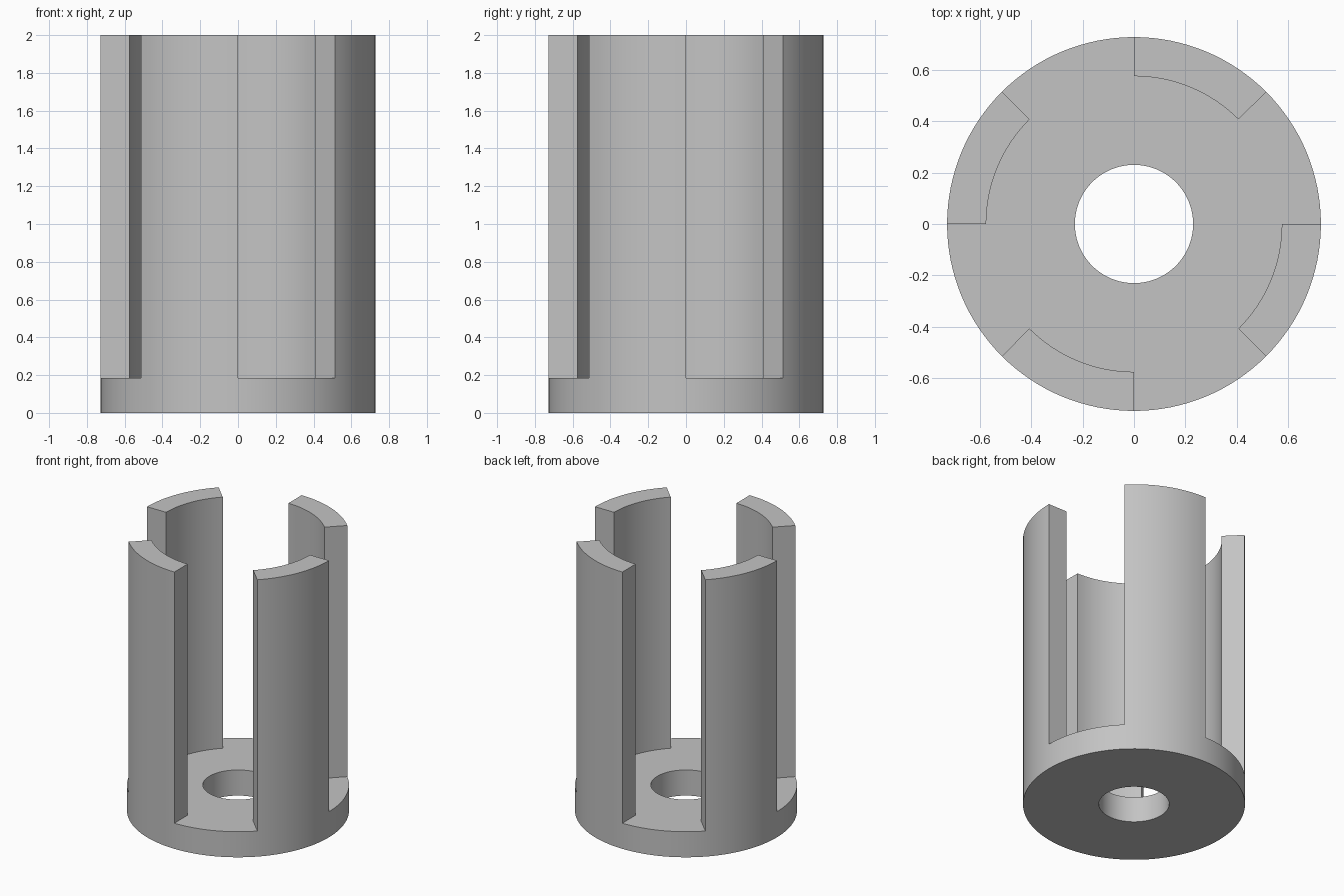
import bpy, bmesh, math

cube = bpy.data.objects.get("Cube")
if cube:
    bpy.data.objects.remove(cube)

SEGMENTS = 128
BORE, INNER, OUTER = 0.23, 0.575, 0.727
BASE_TOP, TOP = 0.185, 2.0

grey = bpy.data.materials.new("plain grey")
grey.use_nodes = True
colour = (0.55, 0.55, 0.55, 1)
grey.diffuse_color = colour
grey.node_tree.nodes["Principled BSDF"].inputs["Base Color"].default_value = colour


def extrude_up(bm, faces, z):
    """Extrude flat faces straight up to height z and return the new caps."""
    geom = bmesh.ops.extrude_face_region(bm, geom=faces)["geom"]
    for v in geom:
        if isinstance(v, bmesh.types.BMVert):
            v.co.z = z
    return [f for f in geom if isinstance(f, bmesh.types.BMFace)]


# Flat annulus in two bands, the outer one as wide as the walls
bm = bmesh.new()
rings = []
for r in (BORE, INNER, OUTER):
    angles = [2 * math.pi * i / SEGMENTS for i in range(SEGMENTS)]
    rings.append([bm.verts.new((r * math.cos(a), r * math.sin(a), 0)) for a in angles])
floor = []
for a, b in zip(rings, rings[1:]):
    for i in range(SEGMENTS):
        j = (i + 1) % SEGMENTS
        floor.append(bm.faces.new((a[i], b[i], b[j], a[j])))

# Thick base disc, keeping its underside
bottom = bmesh.ops.duplicate(bm, geom=floor)
caps = extrude_up(bm, floor, BASE_TOP)


# Four upright walls, each filling the second half of a quarter turn
def is_wall(face):
    c = face.calc_center_median()
    angle = math.degrees(math.atan2(c.y, c.x)) % 90
    return c.xy.length > INNER and angle > 45


extrude_up(bm, [f for f in caps if is_wall(f)], TOP)
bmesh.ops.remove_doubles(bm, verts=bm.verts, dist=0.0001)
bmesh.ops.recalc_face_normals(bm, faces=bm.faces)

mesh = bpy.data.meshes.new("slotted_sleeve")
bm.to_mesh(mesh)
bm.free()
mesh.materials.append(grey)
sleeve = bpy.data.objects.new("slotted_sleeve", mesh)
bpy.context.collection.objects.link(sleeve)
bpy.context.view_layer.objects.active = sleeve
sleeve.select_set(True)
bpy.ops.object.shade_smooth_by_angle(angle=math.radians(30))
